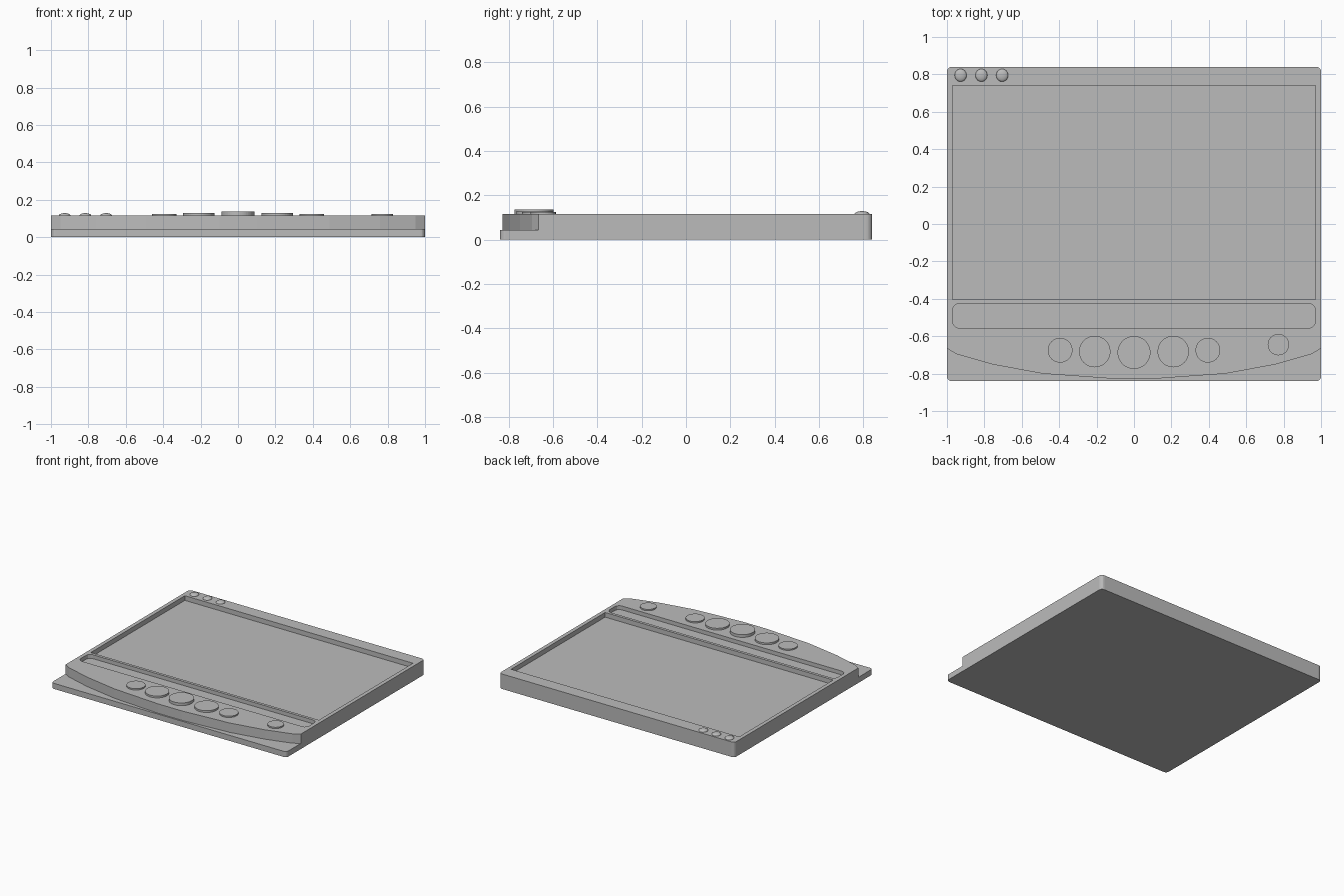
import bpy
import bmesh
import math

cube = bpy.data.objects.get("Cube")
if cube:
    bpy.data.objects.remove(cube)

TOP = 0.115    # deck height
LIP = 0.043    # height of the front ledge

grey = bpy.data.materials.new("plain grey")
grey.use_nodes = True
colour = (0.5, 0.5, 0.5, 1)
grey.diffuse_color = colour
grey.node_tree.nodes["Principled BSDF"].inputs["Base Color"].default_value = colour


def finish(name, bm):
    mesh = bpy.data.meshes.new(name)
    bmesh.ops.recalc_face_normals(bm, faces=bm.faces)
    bm.to_mesh(mesh)
    bm.free()
    mesh.materials.append(grey)
    obj = bpy.data.objects.new(name, mesh)
    bpy.context.collection.objects.link(obj)
    return obj


def prism(name, outline, z0, z1):
    bm = bmesh.new()
    face = bm.faces.new([bm.verts.new((x, y, z0)) for x, y in outline])
    side = bmesh.ops.extrude_face_region(bm, geom=[face])["geom"]
    verts = [v for v in side if isinstance(v, bmesh.types.BMVert)]
    bmesh.ops.translate(bm, verts=verts, vec=(0, 0, z1 - z0))
    return finish(name, bm)


def rounded(half_x, y0, y1, r, steps):
    # Outline of a rectangle with rounded corners
    corners = [(half_x - r, y1 - r), (r - half_x, y1 - r),
               (r - half_x, y0 + r), (half_x - r, y0 + r)]
    points = []
    for i, (x, y) in enumerate(corners):
        for k in range(steps + 1):
            a = math.pi / 2 * (i + k / steps)
            points.append((x + r * math.cos(a), y + r * math.sin(a)))
    return points


def cut(target, cutter):
    mod = target.modifiers.new(cutter.name, "BOOLEAN")
    mod.operation = "DIFFERENCE"
    mod.solver = "EXACT"
    mod.object = cutter
    cutter.hide_render = True
    cutter.hide_set(True)


# Board with a low front ledge left below a bowed deck edge
board = prism("board", rounded(1, -0.84, 0.84, 0.025, 4), 0, TOP)
half = [(0.1, -0.828), (0.49, -0.8), (0.76, -0.75), (0.95, -0.695), (1, -0.665), (1.1, -0.6)]
bow = [(-x, y) for x, y in reversed(half)] + half
cut(board, prism("ledge_cutter", bow + [(1.1, -1), (-1.1, -1)], LIP, 0.3))

# Recessed panel and shallow tray
panel = [(-0.97, -0.403), (0.97, -0.403), (0.97, 0.74), (-0.97, 0.74)]
cut(board, prism("panel_cutter", panel, TOP - 0.036, 0.3))
cut(board, prism("tray_cutter", rounded(0.97, -0.557, -0.425, 0.035, 3), TOP - 0.03, 0.3))

# Round buttons: x, y, radius, top height
buttons = {
    "centre_button": (0, -0.687, 0.088, 0.136),
    "right_inner_button": (-0.21, -0.682, 0.084, 0.129),
    "left_inner_button": (0.21, -0.682, 0.084, 0.129),
    "right_outer_button": (-0.395, -0.675, 0.066, 0.125),
    "left_outer_button": (0.395, -0.675, 0.066, 0.125),
    "side_button": (0.772, -0.645, 0.057, 0.125),
}
for name, (x, y, r, top) in buttons.items():
    ring = [(x + r * math.cos(t * math.pi / 24), y + r * math.sin(t * math.pi / 24))
            for t in range(48)]
    prism(name, ring, TOP - 0.01, top)

# Three small domed lamps at the back right corner
for i in range(3):
    bm = bmesh.new()
    bmesh.ops.create_uvsphere(bm, u_segments=24, v_segments=12, radius=0.034)
    bmesh.ops.scale(bm, verts=bm.verts, vec=(0.94, 1, 0.4))
    for f in bm.faces:
        f.smooth = True
    lamp = finish(f"lamp_{i + 1}", bm)
    lamp.location = (-0.927 + 0.111 * i, 0.795, TOP)
